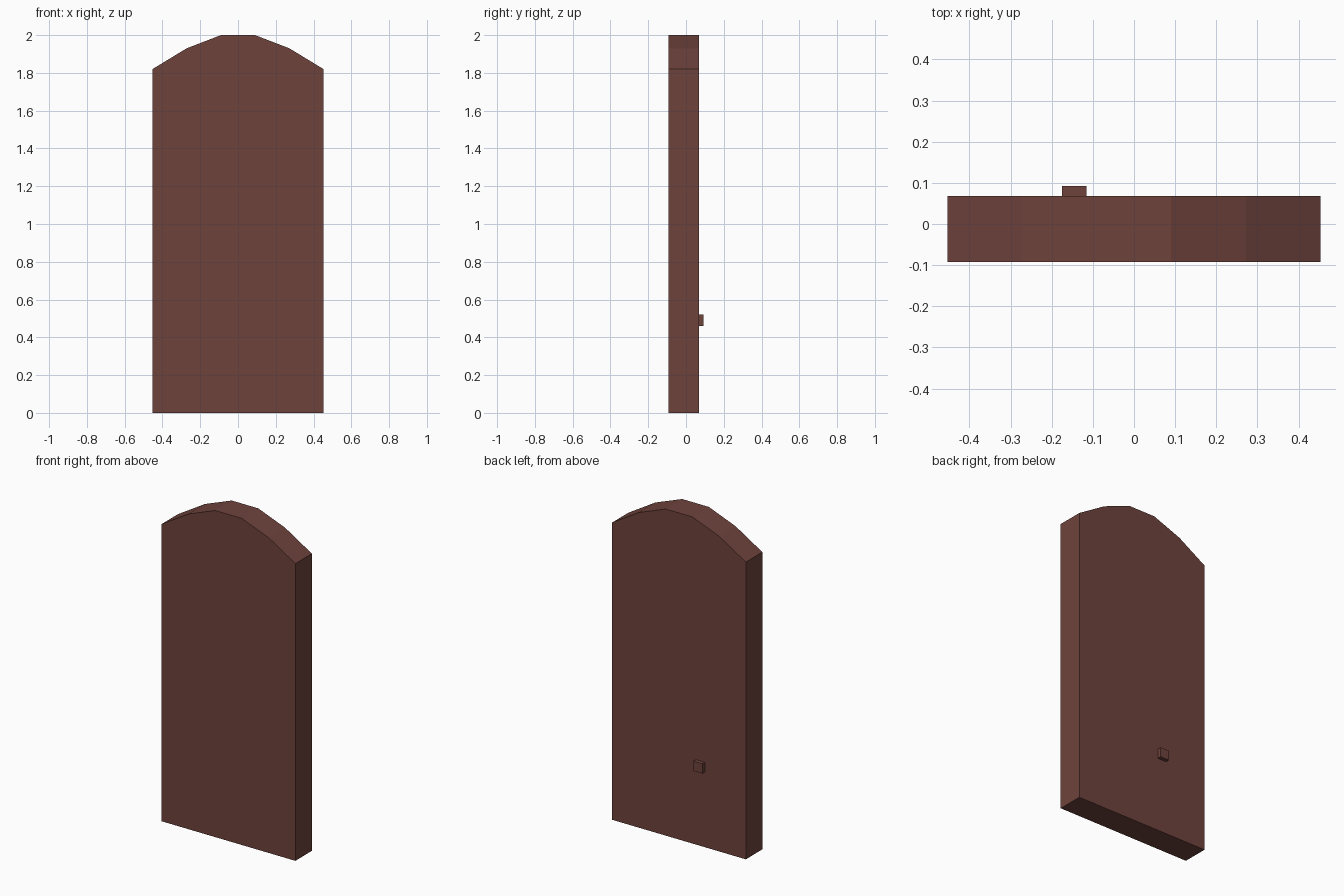
import bpy, bmesh

if "Cube" in bpy.data.objects:
    bpy.data.objects.remove(bpy.data.objects["Cube"])

mat = bpy.data.materials.new("dark reddish brown wood")
mat.diffuse_color = (0.157, 0.055, 0.045, 1)
mat.use_nodes = True
mat.node_tree.nodes["Principled BSDF"].inputs["Base Color"].default_value = mat.diffuse_color


def extrude_profile(name, profile, y0, y1):
    """Extrude an x-z outline from y0 to y1."""
    bm = bmesh.new()
    face = bm.faces.new([bm.verts.new((x, y0, z)) for x, z in profile])
    ext = bmesh.ops.extrude_face_region(bm, geom=[face])
    for v in ext["geom"]:
        if isinstance(v, bmesh.types.BMVert):
            v.co.y = y1
    bmesh.ops.recalc_face_normals(bm, faces=bm.faces)
    me = bpy.data.meshes.new(name)
    bm.to_mesh(me)
    bm.free()
    me.materials.append(mat)
    ob = bpy.data.objects.new(name, me)
    bpy.context.collection.objects.link(ob)
    return ob


# Door slab with a faceted arched top
half = [(0.453, 0), (0.453, 1.82), (0.272, 1.93), (0.09, 2.0)]
outline = half + [(-x, z) for x, z in reversed(half)]
extrude_profile("door_panel", outline, -0.092, 0.068)

# Small square knob on the back
knob = [(-0.175, 0.46), (-0.115, 0.46), (-0.115, 0.52), (-0.175, 0.52)]
extrude_profile("door_knob", knob, 0.066, 0.092)
